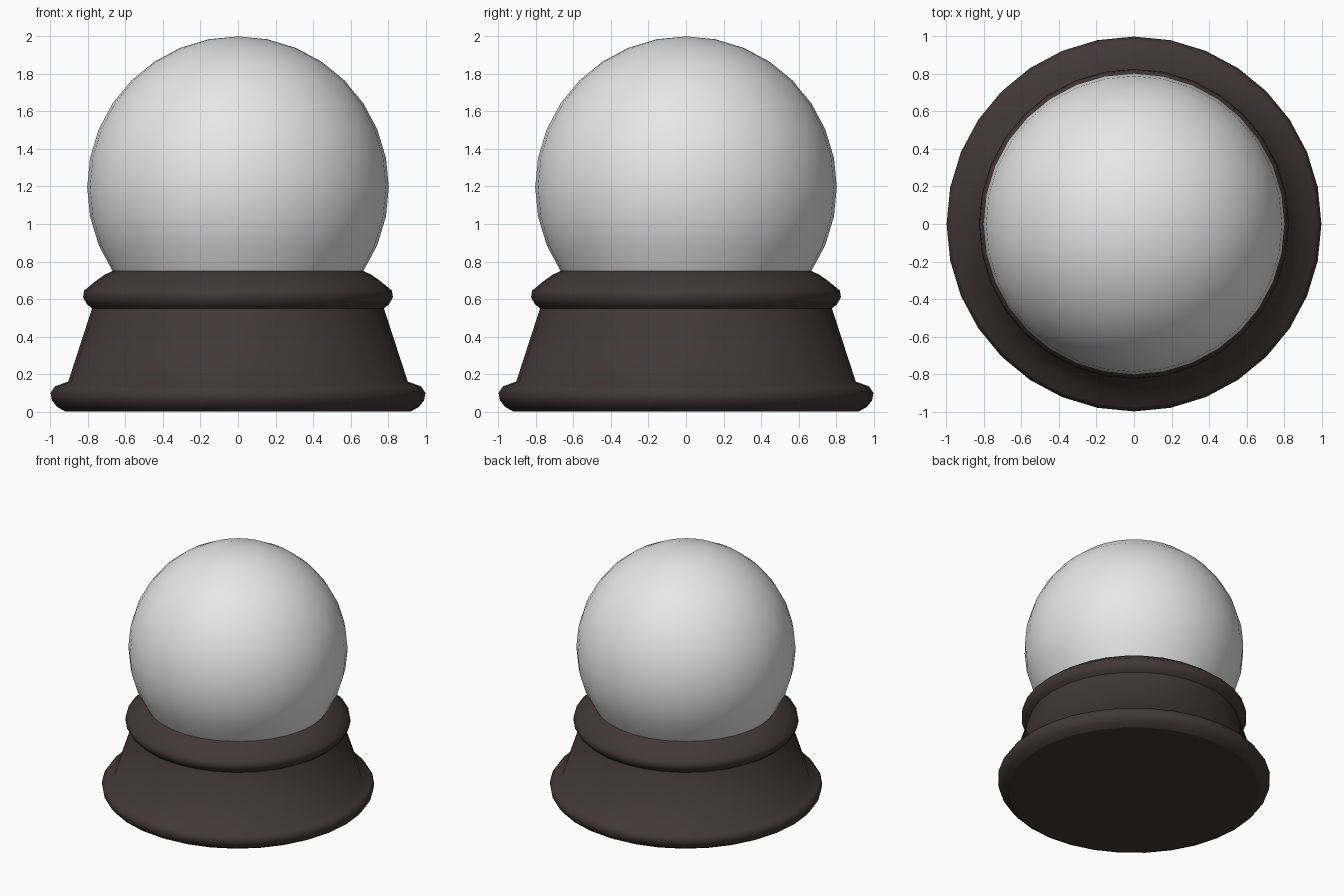
import bpy, bmesh, math

if "Cube" in bpy.data.objects:
    bpy.data.objects.remove(bpy.data.objects["Cube"])

SEGMENTS = 32
GLOBE_R, GLOBE_Z = 0.804, 1.196
RIM = math.radians(33.75)              # globe is cut three rings below its equator
RIM_R = GLOBE_R * math.cos(RIM)
RIM_Z = GLOBE_Z - GLOBE_R * math.sin(RIM)


def material(name, color):
    m = bpy.data.materials.new(name)
    m.diffuse_color = (*color, 1.0)
    m.use_nodes = True
    m.node_tree.nodes["Principled BSDF"].inputs["Base Color"].default_value = m.diffuse_color
    return m


def finish(name, bm, mat, angle):
    mesh = bpy.data.meshes.new(name)
    bm.to_mesh(mesh)
    bm.free()
    obj = bpy.data.objects.new(name, mesh)
    bpy.context.collection.objects.link(obj)
    mesh.materials.append(mat)
    bpy.ops.object.select_all(action='DESELECT')
    obj.select_set(True)
    bpy.context.view_layer.objects.active = obj
    bpy.ops.object.shade_smooth_by_angle(angle=math.radians(angle))
    return obj


def lathe(name, profile, mat, angle):
    """Revolve (radius, height) points about z and close the bottom."""
    bm = bmesh.new()
    rings = []
    for r, z in profile:
        rings.append([bm.verts.new((r * math.cos(a), r * math.sin(a), z))
                      for a in (2 * math.pi * i / SEGMENTS for i in range(SEGMENTS))])
    for low, high in zip(rings, rings[1:]):
        for i in range(SEGMENTS):
            j = (i + 1) % SEGMENTS
            bm.faces.new((low[i], low[j], high[j], high[i]))
    bm.faces.new(list(reversed(rings[0])))
    return finish(name, bm, mat, angle)


wood = material("dark brown", (0.056, 0.039, 0.039))
glass = material("pale glass", (0.8, 0.8, 0.8))

# Stand: rounded foot, tapered body and rounded collar in one turned profile
stand = lathe("stand", [
    (0.92, 0.0), (0.965, 0.025), (0.992, 0.06), (0.999, 0.10),
    (0.975, 0.135), (0.905, 0.16),
    (0.778, 0.55),
    (0.805, 0.572), (0.826, 0.61), (0.82, 0.645), (0.76, 0.695),
    (0.71, 0.73), (RIM_R, RIM_Z),
], wood, 65)
# Flat underside
for p in stand.data.polygons:
    if p.normal.z < -0.99:
        p.use_smooth = False

# Glass globe, open where it meets the collar
bm = bmesh.new()
bmesh.ops.create_uvsphere(bm, u_segments=SEGMENTS, v_segments=16, radius=GLOBE_R)
bmesh.ops.translate(bm, verts=bm.verts, vec=(0, 0, GLOBE_Z))
bmesh.ops.delete(bm, geom=[v for v in bm.verts if v.co.z < RIM_Z - 0.01], context='VERTS')
finish("globe", bm, glass, 60)
